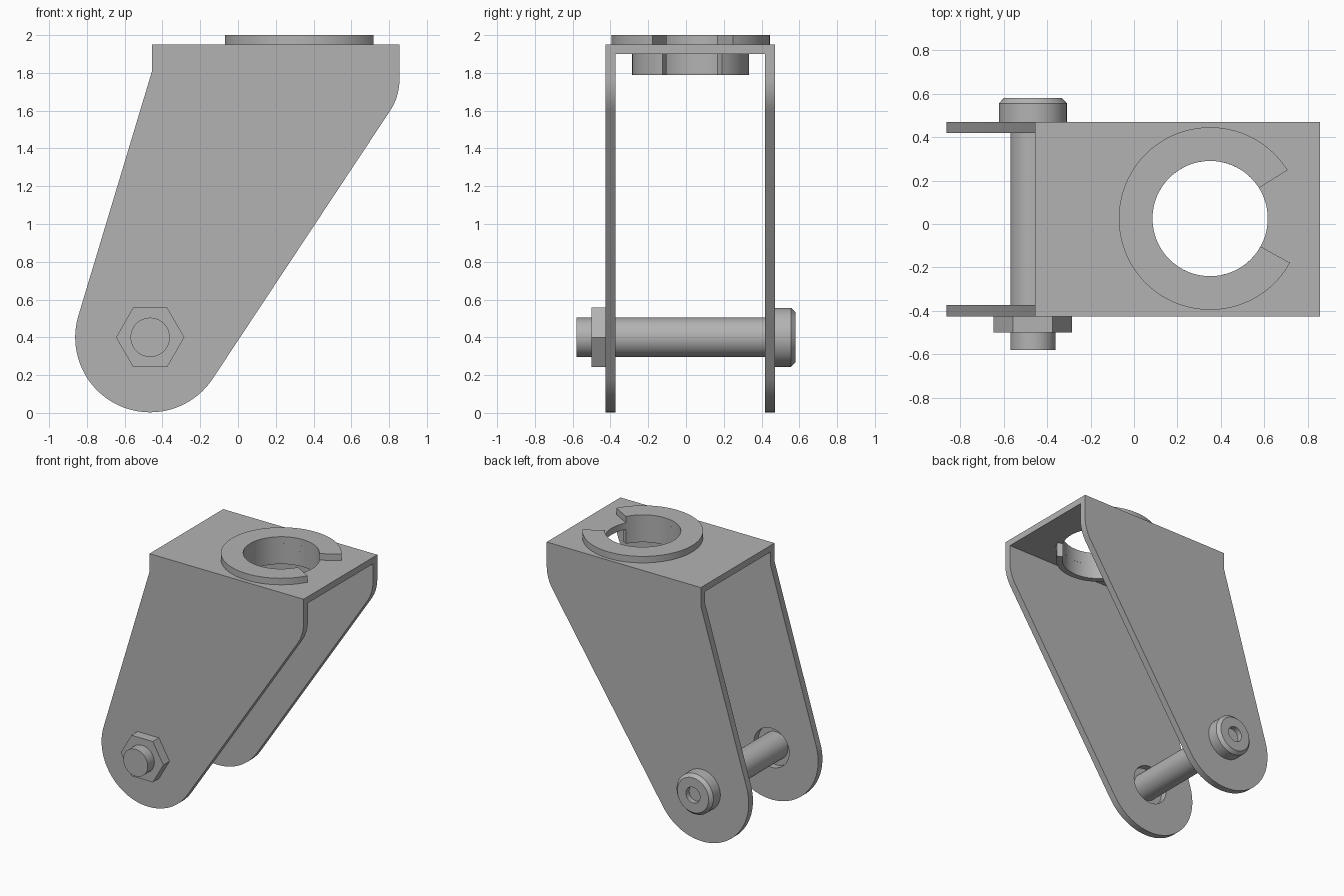
import bpy, bmesh
from math import sin, cos, radians, pi
from mathutils import Matrix

cube = bpy.data.objects.get("Cube")
if cube:
    bpy.data.objects.remove(cube, do_unlink=True)

steel = bpy.data.materials.new("grey_steel")
steel.use_nodes = True
GREY = (0.45, 0.45, 0.45, 1)
steel.diffuse_color = GREY
steel.node_tree.nodes["Principled BSDF"].inputs["Base Color"].default_value = GREY

PIVOT = (-0.465, 0.4)      # bolt axis, x and z
FRONT, BACK = -0.425, 0.47
COLLAR = (0.35, 0.025)     # collar axis, x and y


def finish(bm, name):
    bmesh.ops.remove_doubles(bm, verts=bm.verts, dist=1e-5)
    bmesh.ops.recalc_face_normals(bm, faces=bm.faces)
    mesh = bpy.data.meshes.new(name)
    bm.to_mesh(mesh)
    bm.free()
    mesh.materials.append(steel)
    obj = bpy.data.objects.new(name, mesh)
    bpy.context.collection.objects.link(obj)
    return obj


def smooth(obj):
    bpy.ops.object.select_all(action='DESELECT')
    obj.select_set(True)
    bpy.context.view_layer.objects.active = obj
    bpy.ops.object.shade_smooth_by_angle(angle=radians(25))


def arc(cx, cz, r, a0, a1, n):
    angles = [radians(a0 + (a1 - a0) * i / n) for i in range(n + 1)]
    return [(cx + r * cos(a), cz + r * sin(a)) for a in angles]


def extrude_y(name, outline, y0, y1):
    """Solid from an x-z outline."""
    bm = bmesh.new()
    face = bm.faces.new([bm.verts.new((x, y0, z)) for x, z in outline])
    new = bmesh.ops.extrude_face_region(bm, geom=[face])["geom"]
    verts = [v for v in new if isinstance(v, bmesh.types.BMVert)]
    bmesh.ops.translate(bm, verts=verts, vec=(0, y1 - y0, 0))
    return finish(bm, name)


def lathe(name, profile, matrix, a0=0, a1=360, n=64):
    """Turn a closed (radius, height) profile about z, with end caps if open."""
    bm = bmesh.new()
    rings = []
    for i in range(n + 1):
        a = radians(a0 + (a1 - a0) * i / n)
        rings.append([bm.verts.new((r * cos(a), r * sin(a), h)) for r, h in profile])
    k = len(profile)
    for p, q in zip(rings, rings[1:]):
        for j in range(k):
            m = (j + 1) % k
            if profile[j][0] or profile[m][0]:
                bm.faces.new((p[j], p[m], q[m], q[j]))
    if a1 - a0 < 360:
        bm.faces.new(rings[0])
        bm.faces.new(rings[-1])
    bm.transform(matrix)
    bmesh.ops.dissolve_degenerate(bm, dist=1e-6, edges=bm.edges)
    return finish(bm, name)


def cut(obj, cutters):
    for c in cutters:
        mod = obj.modifiers.new("cut", 'BOOLEAN')
        mod.operation, mod.solver, mod.object = 'DIFFERENCE', 'EXACT', c
    bpy.context.view_layer.update()
    deps = bpy.context.evaluated_depsgraph_get()
    mesh = bpy.data.meshes.new_from_object(obj.evaluated_get(deps))
    obj.modifiers.clear()
    obj.data = mesh
    for c in cutters:
        bpy.data.objects.remove(c, do_unlink=True)


# Folded bracket: side outline, hollowed between the cheeks
outline = arc(*PIVOT, 0.397, 163.3, 326.5, 40)
outline += arc(0.555, 1.765, 0.3, -33.5, 0, 8)
outline += [(0.855, 1.95), (-0.455, 1.95), (-0.455, 1.81)]
bracket = extrude_y("bracket", outline, FRONT, BACK)
inside = extrude_y("inside_cutter", [(-2, -1), (2, -1), (2, 1.9), (-2, 1.9)],
                   FRONT + 0.052, BACK - 0.052)
bolt_hole = extrude_y("bolt_hole_cutter", arc(*PIVOT, 0.15, 0, 354, 59), -1, 1)
on_collar = Matrix.Translation((*COLLAR, 0))
top_hole = lathe("top_hole_cutter", [(0, 1.7), (0.265, 1.7), (0.265, 2.2), (0, 2.2)],
                 on_collar)
cut(bracket, [inside, bolt_hole, top_hole])
smooth(bracket)

# Split collar: wide flange above the plate, narrow sleeve below
for name, outer, z0, z1 in (("collar_flange", 0.42, 1.95, 2.0),
                            ("collar_sleeve", 0.31, 1.79, 1.9)):
    ring = [(0.265, z0), (outer, z0), (outer, z1), (0.265, z1)]
    smooth(lathe(name, ring, on_collar, 32, 331))

# Bolt with chamfered socket head at the back, and its hexagonal nut
on_pivot = Matrix.Translation((PIVOT[0], 0, PIVOT[1])) @ Matrix.Rotation(-pi / 2, 4, 'X')
bolt = [(0, -0.58), (0.104, -0.58), (0.104, BACK), (0.156, BACK), (0.156, 0.555),
        (0.133, 0.58), (0.06, 0.58), (0.06, 0.54), (0, 0.54)]
smooth(lathe("bolt", bolt, on_pivot))
nut = [(0.1, -0.5), (0.181, -0.5), (0.181, FRONT), (0.1, FRONT)]
lathe("nut", nut, on_pivot, n=6)
